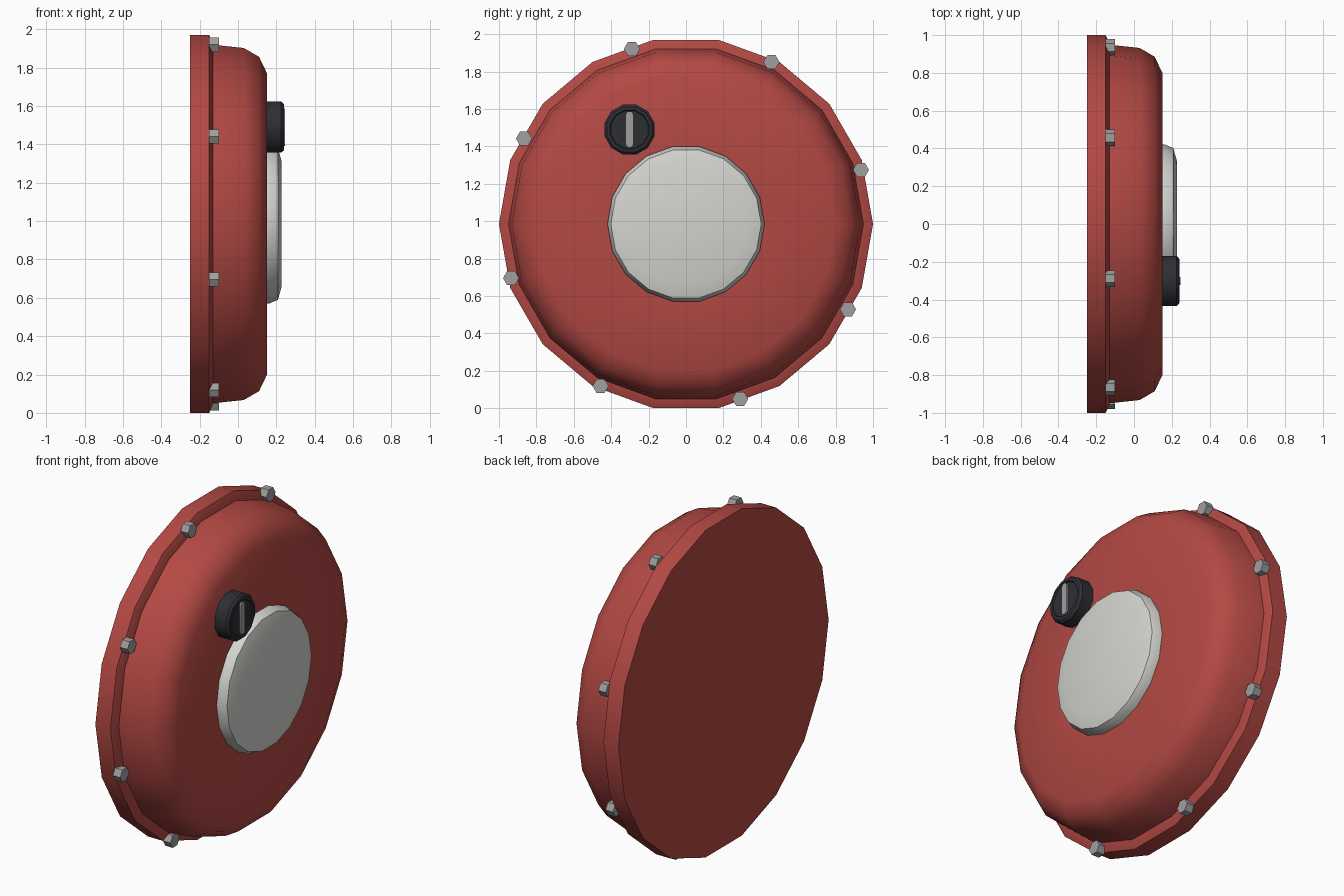
import bpy, bmesh, math

if "Cube" in bpy.data.objects:
    bpy.data.objects.remove(bpy.data.objects["Cube"])

CZ = 0.985  # height of the main axis


def material(name, rgb):
    m = bpy.data.materials.new(name)
    m.diffuse_color = (*rgb, 1)
    m.use_nodes = True
    m.node_tree.nodes["Principled BSDF"].inputs["Base Color"].default_value = m.diffuse_color
    return m


RED = material("red", (0.45, 0.066, 0.057))
WHITE = material("off white", (0.66, 0.66, 0.63))
BLACK = material("charcoal", (0.027, 0.028, 0.034))
GREY = material("grey metal", (0.35, 0.35, 0.35))


def finish(name, bm, mat, angle):
    bmesh.ops.recalc_face_normals(bm, faces=bm.faces[:])
    me = bpy.data.meshes.new(name)
    bm.to_mesh(me)
    bm.free()
    me.materials.append(mat)
    ob = bpy.data.objects.new(name, me)
    bpy.context.collection.objects.link(ob)
    bpy.ops.object.select_all(action='DESELECT')
    ob.select_set(True)
    bpy.context.view_layer.objects.active = ob
    if angle:
        bpy.ops.object.shade_smooth_by_angle(angle=math.radians(angle))
    return ob


def lathe(name, profile, sides, mat, y=0, z=CZ, turn=0, angle=35):
    """Spin a profile of (x, radius) points about an axis along x, capped at both ends."""
    bm = bmesh.new()
    rings = []
    for x, r in profile:
        angs = [turn + math.tau * i / sides for i in range(sides)]
        rings.append([bm.verts.new((x, y + r * math.cos(a), z + r * math.sin(a))) for a in angs])
    for a, b in zip(rings, rings[1:]):
        for i in range(sides):
            j = (i + 1) % sides
            bm.faces.new((a[i], a[j], b[j], b[i]))
    bm.faces.new(rings[0])
    bm.faces.new(rings[-1])
    return finish(name, bm, mat, angle)


# Flanged rim and rounded body
lathe("rim", [(-0.25, 1.0), (-0.15, 1.0), (-0.13, 0.955), (-0.13, 0.90)], 18, RED)
lathe("body", [(-0.14, 0.95), (0.03, 0.932), (0.11, 0.885), (0.15, 0.80), (0.152, 0.40)],
      18, RED)

# Central pale disc
lathe("centre_disc", [(0.13, 0.42), (0.165, 0.42), (0.208, 0.402), (0.228, 0.33)], 18, WHITE, angle=25)

# Knob with a shallow dished face
KY, KZ = -0.302, 1.49
lathe("knob", [(0.13, 0.138), (0.225, 0.138), (0.239, 0.125), (0.241, 0.108), (0.235, 0.103)],
      12, BLACK, KY, KZ, math.radians(15))

# Rounded pointer bar on the knob
bm = bmesh.new()
loop = []
for cz, start in ((0.077, 0), (-0.077, math.pi)):
    for i in range(7):
        a = start + math.pi * i / 6
        loop.append((KY + 0.021 * math.cos(a), KZ + cz + 0.021 * math.sin(a)))
face = bm.faces.new([bm.verts.new((0.23, y, z)) for y, z in loop])
ext = bmesh.ops.extrude_face_region(bm, geom=[face])
bmesh.ops.translate(bm, vec=(0.015, 0, 0),
                    verts=[v for v in ext["geom"] if isinstance(v, bmesh.types.BMVert)])
finish("knob_pointer", bm, GREY, 35)

# Hexagonal bolts around the rim
for k in range(8):
    a = math.radians(17.2 + 45 * k)
    lathe(f"bolt_{k + 1}", [(-0.15, 0.043), (-0.10, 0.043)], 6, GREY,
          0.979 * math.cos(a), CZ + 0.979 * math.sin(a), angle=0)
